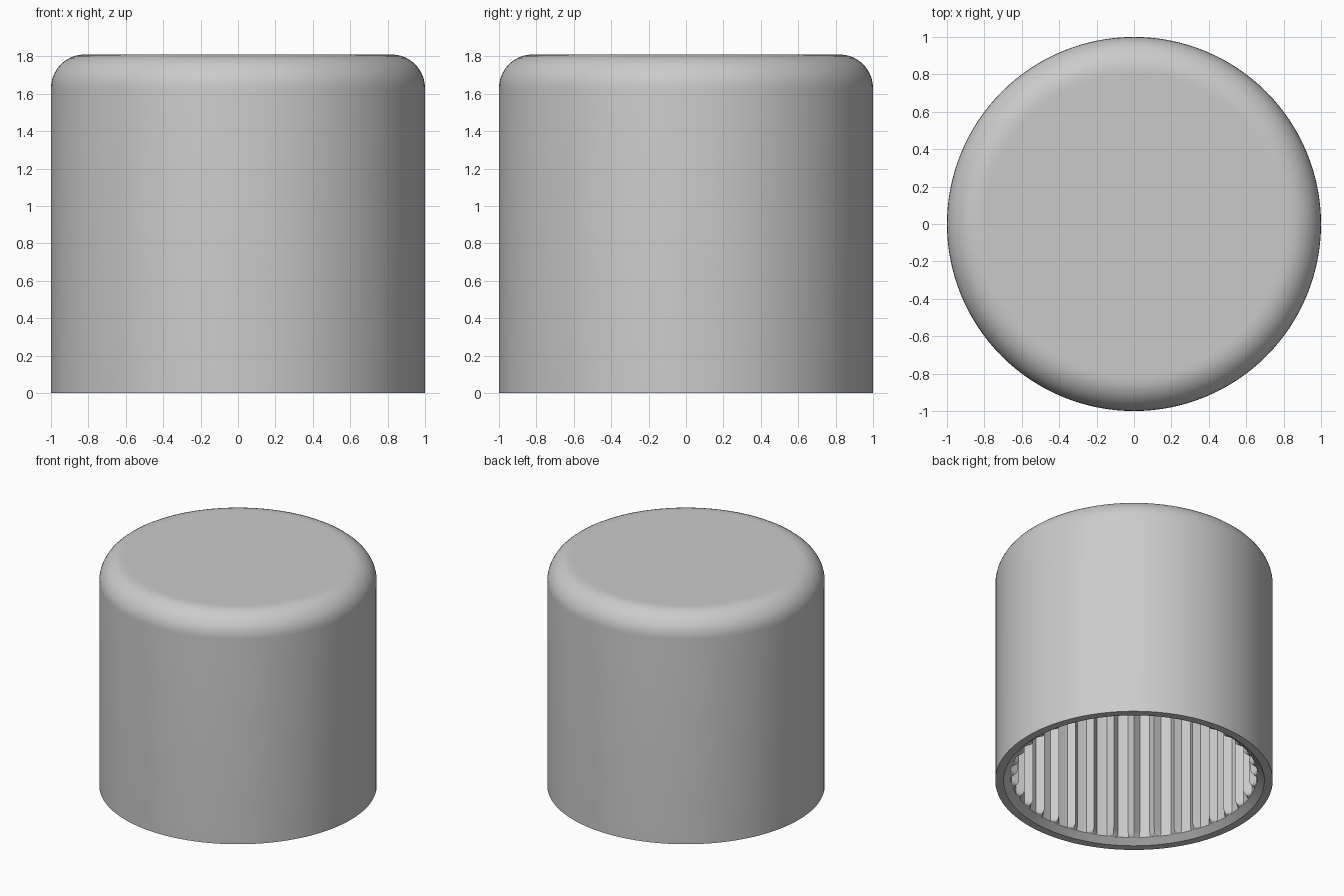
import bpy, bmesh, math
from mathutils import Matrix

cube = bpy.data.objects.get("Cube")
if cube:
    bpy.data.objects.remove(cube, do_unlink=True)

grey = bpy.data.materials.new("plain grey")
grey.use_nodes = True
COLOUR = (0.6, 0.6, 0.6, 1)
grey.diffuse_color = COLOUR
grey.node_tree.nodes["Principled BSDF"].inputs["Base Color"].default_value = COLOUR

HEIGHT, ROUND, WALL = 1.81, 0.18, 0.89
CEILING, RIB_TIP, RIB_COUNT, RIB_WIDTH = 1.7, 0.84, 36, 0.09


def finish(bm, name, angle):
    bmesh.ops.recalc_face_normals(bm, faces=bm.faces)
    mesh = bpy.data.meshes.new(name)
    bm.to_mesh(mesh)
    bm.free()
    obj = bpy.data.objects.new(name, mesh)
    bpy.context.collection.objects.link(obj)
    mesh.materials.append(grey)
    bpy.ops.object.select_all(action="DESELECT")
    obj.select_set(True)
    bpy.context.view_layer.objects.active = obj
    bpy.ops.object.shade_smooth_by_angle(angle=math.radians(angle))


def arc(cx, cz, r, start, end, steps):
    angles = [math.radians(start + (end - start) * i / steps) for i in range(steps + 1)]
    return [(cx + r * math.cos(a), cz + r * math.sin(a)) for a in angles]


# Hollow cap with a chamfered mouth: one profile spun around the axis
profile = [(0, CEILING), (WALL, CEILING), (WALL, 0.04), (0.94, 0), (1, 0)]
profile += arc(1 - ROUND, HEIGHT - ROUND, ROUND, 0, 90, 10)
profile += [(0.8, HEIGHT), (0, HEIGHT)]
bm = bmesh.new()
verts = [bm.verts.new((r, 0, z)) for r, z in profile]
edges = [bm.edges.new(pair) for pair in zip(verts, verts[1:])]
bmesh.ops.spin(bm, geom=verts + edges, cent=(0, 0, 0), axis=(0, 0, 1),
               angle=math.tau, steps=128, use_duplicate=False)
bmesh.ops.remove_doubles(bm, verts=bm.verts, dist=0.0005)
finish(bm, "cap_shell", 30)

# Grip ribs: triangular ridges on the inner wall, curving out at the mouth
bm = bmesh.new()
depth = WALL - RIB_TIP
ridge = [(RIB_TIP, CEILING)] + arc(WALL, 0.04 + depth, depth, 180, 270, 6)
for i in range(RIB_COUNT):
    turn = Matrix.Rotation(math.tau * i / RIB_COUNT, 4, "Z")
    rows = []
    for r, z in ridge:
        corners = [(WALL + 0.003, -RIB_WIDTH / 2, z), (r, 0, z), (WALL + 0.003, RIB_WIDTH / 2, z)]
        rows.append([bm.verts.new(turn @ Matrix.Translation(c).translation) for c in corners])
    for upper, lower in zip(rows, rows[1:]):
        for k in range(2):
            bm.faces.new((upper[k], upper[k + 1], lower[k + 1], lower[k]))
    bm.faces.new(rows[-1])
finish(bm, "grip_ribs", 30)
